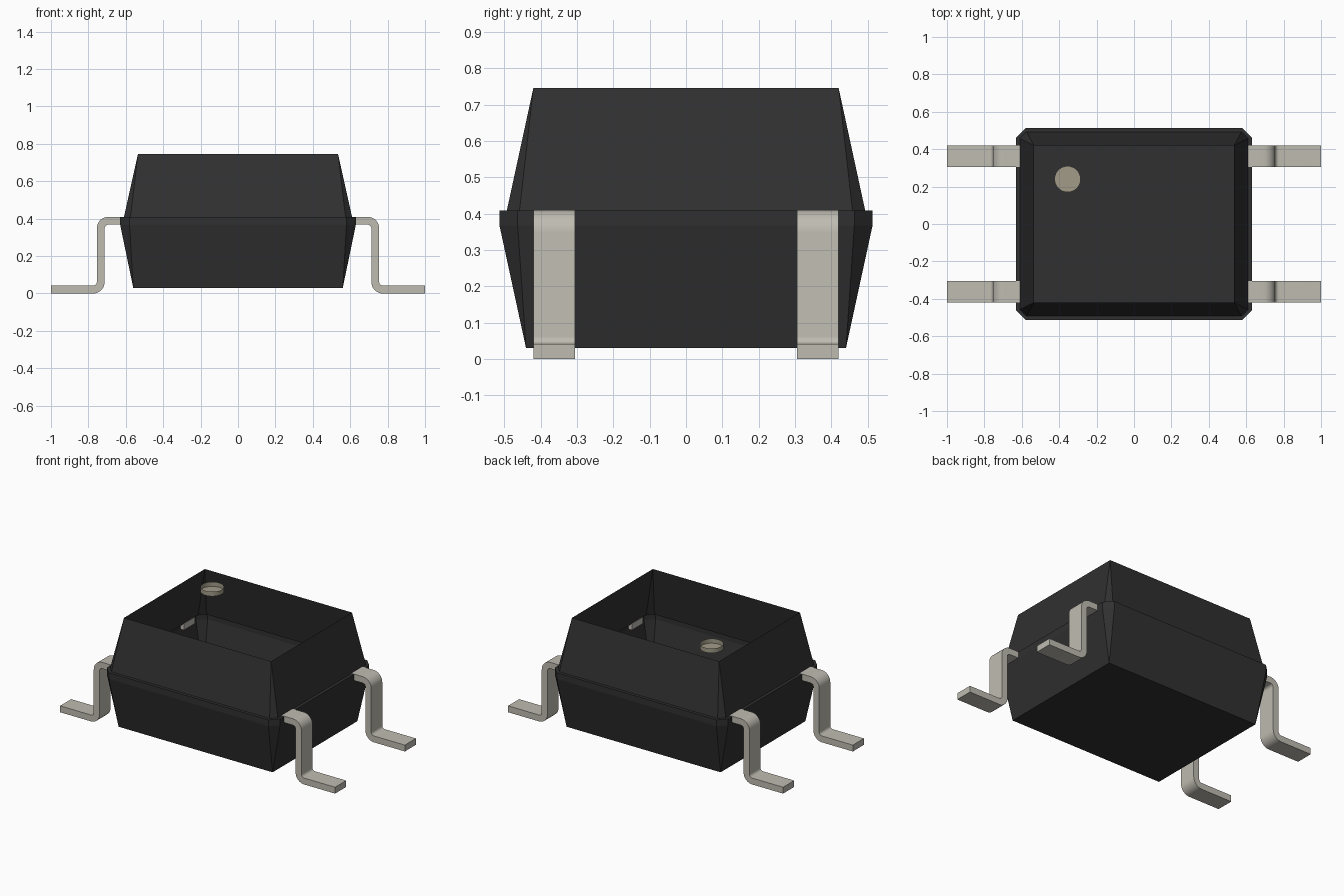
import bpy, bmesh, math

old = bpy.data.objects.get("Cube")
if old:
    bpy.data.objects.remove(old, do_unlink=True)


def make_material(name, rgb):
    m = bpy.data.materials.new(name)
    m.use_nodes = True
    m.diffuse_color = (*rgb, 1)
    m.node_tree.nodes["Principled BSDF"].inputs["Base Color"].default_value = (*rgb, 1)
    return m


black = make_material("black plastic", (0.03, 0.03, 0.03))
metal = make_material("tinned metal", (0.52, 0.50, 0.44))
tan = make_material("marker tan", (0.36, 0.33, 0.25))


def finish(name, bm, mat, smooth=False):
    bmesh.ops.remove_doubles(bm, verts=bm.verts, dist=1e-5)
    bmesh.ops.recalc_face_normals(bm, faces=bm.faces)
    me = bpy.data.meshes.new(name)
    bm.to_mesh(me)
    bm.free()
    me.materials.append(mat)
    ob = bpy.data.objects.new(name, me)
    bpy.context.collection.objects.link(ob)
    if smooth:
        bpy.ops.object.select_all(action='DESELECT')
        ob.select_set(True)
        bpy.context.view_layer.objects.active = ob
        bpy.ops.object.shade_smooth_by_angle(angle=math.radians(30))
    return ob


# Body: open-topped shell lofted through rectangles with cut corners
def section(bm, hx, hy, cut, z):
    pts = [(hx, hy - cut), (hx - cut, hy), (cut - hx, hy), (-hx, hy - cut),
           (-hx, cut - hy), (cut - hx, -hy), (hx - cut, -hy), (hx, cut - hy)]
    return [bm.verts.new((x, y, z)) for x, y in pts]


bm = bmesh.new()
levels = [(0.56, 0.44, 0.0, 0.03), (0.63, 0.513, 0.05, 0.367), (0.63, 0.513, 0.05, 0.408),
          (0.61, 0.493, 0.035, 0.408), (0.535, 0.42, 0.0, 0.745)]
rings = [section(bm, *lv) for lv in levels]
for a, b in zip(rings, rings[1:]):
    for i in range(8):
        j = (i + 1) % 8
        bm.faces.new((a[i], a[j], b[j], b[i]))
bm.faces.new(rings[0][::-1])
finish("body_shell", bm, black)

# Marker: shallow cup flush with the rim
bm = bmesh.new()
n = 32
low, top = [[bm.verts.new((-0.355 + 0.07 * math.cos(2 * math.pi * i / n),
                           0.24 + 0.07 * math.sin(2 * math.pi * i / n), z))
             for i in range(n)] for z in (0.715, 0.745)]
for i in range(n):
    j = (i + 1) % n
    bm.faces.new((low[i], low[j], top[j], top[i]))
bm.faces.new(low)
finish("pin_one_marker", bm, tan, True)


# Leads: Z-bent strip profile in x and z
def arc(cx, cz, r, a0, a1, steps=8):
    return [(cx + r * math.cos(math.radians(a0 + (a1 - a0) * i / steps)),
             cz + r * math.sin(math.radians(a0 + (a1 - a0) * i / steps))) for i in range(steps + 1)]


OUTER, INNER = 0.062, 0.02
upper_edge = ([(0.607, 0.41)] + arc(0.693, 0.41 - OUTER, OUTER, 90, 0)
              + arc(0.775, OUTER, INNER, 180, 270) + [(1.0, OUTER - INNER)])
lower_edge = ([(0.607, 0.41 - OUTER + INNER)] + arc(0.693, 0.41 - OUTER, INNER, 90, 0)
              + arc(0.775, OUTER, OUTER, 180, 270) + [(1.0, 0.0)])


def make_lead(name, sx, sy):
    bm = bmesh.new()
    rows = [[bm.verts.new((sx * x, sy * y, z)) for x, z in edge]
            for edge, y in ((upper_edge, 0.305), (upper_edge, 0.42),
                            (lower_edge, 0.42), (lower_edge, 0.305))]
    for k in range(4):
        a, b = rows[k], rows[(k + 1) % 4]
        for i in range(len(a) - 1):
            bm.faces.new((a[i], a[i + 1], b[i + 1], b[i]))
    bm.faces.new([r[0] for r in rows])
    bm.faces.new([r[-1] for r in rows])
    finish(name, bm, metal, True)


for sx, side in ((1, "left"), (-1, "right")):
    for sy, end in ((-1, "front"), (1, "back")):
        make_lead(f"{end}_{side}_lead", sx, sy)
